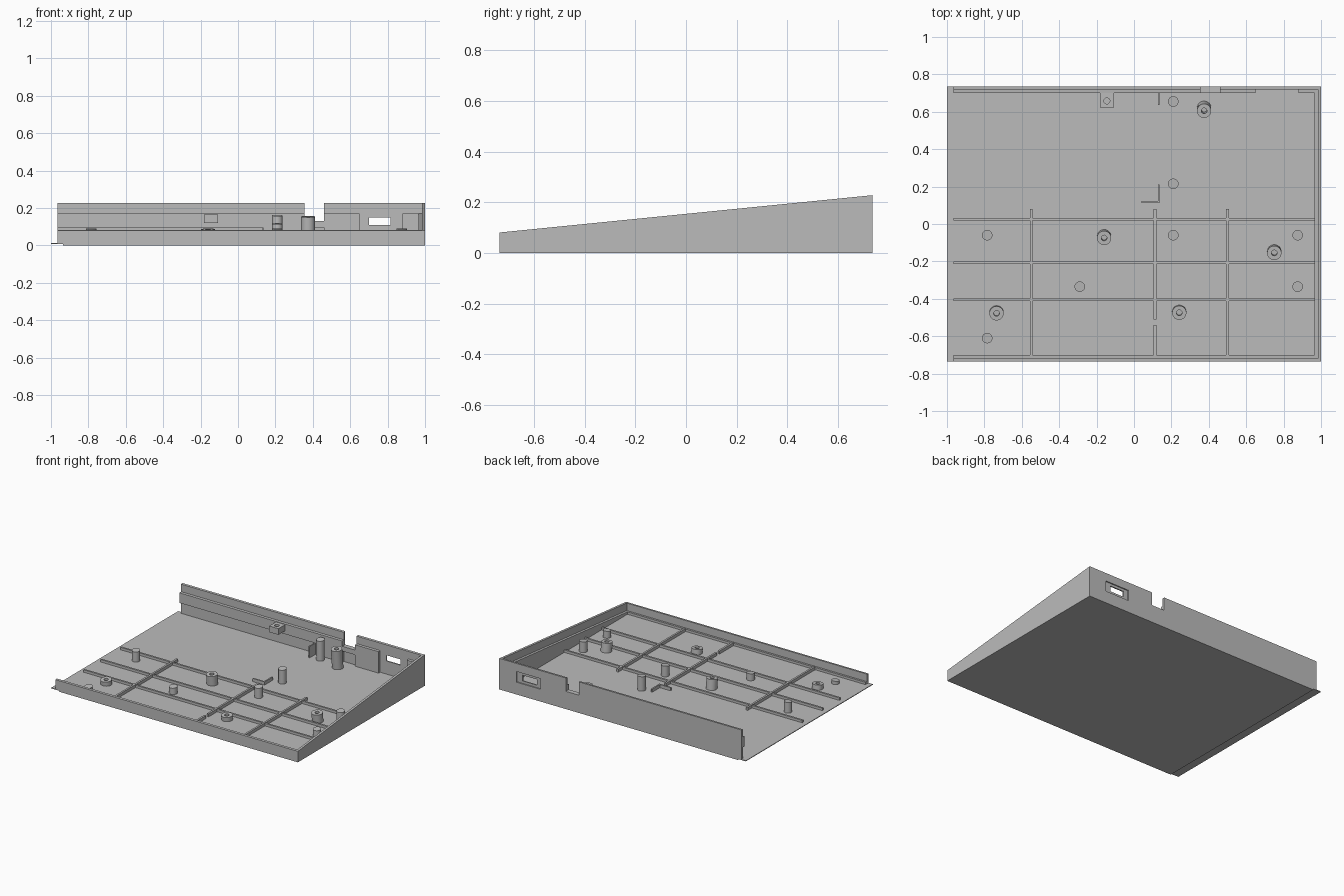
import bpy, bmesh, math
from mathutils import Vector, Matrix

cube = bpy.data.objects.get("Cube")
if cube:
    bpy.data.objects.remove(cube, do_unlink=True)

GREY = (0.5, 0.5, 0.5, 1)
mat = bpy.data.materials.new("plain grey")
mat.use_nodes = True
mat.diffuse_color = GREY
bsdf = mat.node_tree.nodes["Principled BSDF"]
bsdf.inputs["Base Color"].default_value = GREY
bsdf.inputs["Roughness"].default_value = 0.6

X, Y = 1.0, 0.735        # half width and half depth
FLOOR = 0.012            # floor thickness
SLOPE = 0.1              # rise of the rim towards the back
LEFT = -0.965            # open end of the front and back walls
THIN, THICK = 0.017, 0.035
LEDGE = 0.055            # depth of the rim step


def rim(y):
    return 0.154 + SLOPE * y


def seat(y):
    return 0.094 + SLOPE * y


def finish(name, bm):
    bmesh.ops.recalc_face_normals(bm, faces=bm.faces)
    mesh = bpy.data.meshes.new(name)
    bm.to_mesh(mesh)
    bm.free()
    obj = bpy.data.objects.new(name, mesh)
    bpy.context.collection.objects.link(obj)
    mesh.materials.append(mat)
    return obj


def prism(name, profile, axis, a, b):
    """Extrude a 2D profile along an axis from a to b."""
    bm = bmesh.new()

    def place(p, t):
        co = list(p)
        co.insert("xyz".index(axis), t)
        return co

    face = bm.faces.new([bm.verts.new(place(p, a)) for p in profile])
    ext = bmesh.ops.extrude_face_region(bm, geom=[face])
    move = Vector(place((0, 0), b - a))
    bmesh.ops.translate(bm, vec=move, verts=[v for v in ext["geom"] if isinstance(v, bmesh.types.BMVert)])
    return finish(name, bm)


def box(name, x0, x1, y0, y1, z0, z1):
    return prism(name, [(x0, y0), (x1, y0), (x1, y1), (x0, y1)], "z", z0, z1)


def lathe(name, profile, steps=32):
    """Revolve a radius and height profile about z."""
    bm = bmesh.new()
    verts = [bm.verts.new((r, 0, z)) for r, z in profile]
    edges = [bm.edges.new(pair) for pair in zip(verts, verts[1:])]
    bmesh.ops.spin(bm, geom=verts + edges, cent=(0, 0, 0), axis=(0, 0, 1),
                   angle=math.tau, steps=steps)
    bmesh.ops.remove_doubles(bm, verts=bm.verts, dist=1e-5)
    return finish(name, bm)


def smooth(obj):
    bpy.ops.object.select_all(action="DESELECT")
    obj.select_set(True)
    bpy.context.view_layer.objects.active = obj
    bpy.ops.object.shade_smooth_by_angle(angle=math.radians(35))


def cut(obj, cutter):
    mod = obj.modifiers.new(cutter.name, "BOOLEAN")
    mod.operation = "DIFFERENCE"
    mod.solver = "EXACT"
    mod.object = cutter
    cutter.hide_render = True
    cutter.hide_set(True)
    cutter.display_type = "WIRE"


# Floor with a thin raised tongue along the open side
prism("floor", [(-X, 0.007), (-0.935, 0.007), (-0.935, 0), (X, 0), (X, FLOOR), (-X, FLOOR)],
      "y", -Y, Y)

# Front wall with stepped, sloped rim
yi, ym = -Y + THICK, -Y + THIN
prism("front_wall", [(-Y, FLOOR), (yi, FLOOR), (yi, rim(yi) - LEDGE), (ym, rim(ym) - LEDGE),
                     (ym, rim(ym)), (-Y, rim(-Y))], "x", LEFT, X - THIN)

# Back wall: thin lip, thicker middle band, recessed foot
yi, ym, foot = Y - THICK, Y - THIN, 0.095
back = prism("back_wall", [(Y, FLOOR), (Y, rim(Y)), (ym, rim(ym)), (ym, rim(ym) - LEDGE),
                           (yi, rim(yi) - LEDGE), (yi, foot), (ym, foot), (ym, FLOOR)],
             "x", LEFT, X - THIN)
cut(back, box("notch_cutter", 0.355, 0.46, 0.68, 0.76, 0.13, 0.3))
cut(back, box("port_cutter", 0.70, 0.815, 0.68, 0.76, 0.108, 0.15))
cut(back, box("port_recess_cutter", 0.665, 0.86, Y - 0.008, 0.76, 0.09, 0.168))
cut(back, box("inner_recess_cutter", 0.65, 0.88, 0.68, ym, 0.05, 0.19))

# Solid pads on the inside of the back wall
for name, x0, x1 in (("notch_pad", 0.46, 0.65), ("corner_pad", 0.88, X - THICK)):
    box(name, x0, x1, yi, ym, FLOOR, foot)
box("middle_pad", 0.13, 0.355, yi, ym, FLOOR, foot)

# Side wall: outer lip and lower inner ledge
for name, x0, x1, drop in (("side_wall", X - THIN, X, 0), ("side_ledge", X - THICK, X - THIN, LEDGE)):
    e = Y if drop == 0 else ym
    prism(name, [(-e, FLOOR), (e, FLOOR), (e, rim(e) - drop), (-e, rim(-e) - drop)], "x", x0, x1)

# Stiffening ribs on the floor
RIB, TOP = 0.007, 0.03
for i, y in enumerate((0.025, -0.208, -0.405)):
    box(f"cross_rib_{i + 1}", LEFT, X - THICK, y - RIB, y + RIB, FLOOR, TOP)
for i, (x, spans) in enumerate(((-0.55, [(-0.7, 0.08)]),
                                (0.112, [(-0.7, -0.54), (-0.51, 0.08)]),
                                (0.5, [(-0.7, 0.08)]))):
    for j, (y0, y1) in enumerate(spans):
        box(f"long_rib_{i + 1}_{j + 1}", x - RIB, x + RIB, y0, y1, FLOOR, TOP + 0.004)

# Small locating fences
box("fence_long", 0.04, 0.137, 0.112, 0.122, FLOOR, 0.035)
box("fence_short", 0.127, 0.137, 0.122, 0.21, FLOOR, 0.035)
box("back_fence", 0.127, 0.137, 0.635, ym, FLOOR, foot)

# Plain support posts with sloped tops
POSTS = [(0.21, 0.655), (0.21, 0.215), (0.21, -0.06), (-0.785, -0.06),
         (0.875, -0.06), (-0.29, -0.335), (0.875, -0.335), (-0.785, -0.61)]
for i, (x, y) in enumerate(POSTS):
    h = seat(y) - FLOOR
    post = lathe(f"support_post_{i + 1}", [(0, 0), (0.028, 0), (0.028, h), (0, h)])
    for v in post.data.vertices:
        if v.co.z > h / 2:
            v.co.z += SLOPE * v.co.y
    post.location = (x, y, FLOOR)
    smooth(post)

# Hollow screw bosses leaning square to the rim
BOSSES = [(0.375, 0.605), (-0.16, -0.075), (0.75, -0.155), (-0.735, -0.478), (0.242, -0.475)]
for i, (x, y) in enumerate(BOSSES):
    h = seat(y) - 0.004
    boss = lathe(f"screw_boss_{i + 1}",
                 [(0, 0.006), (0.038, 0.006), (0.038, h), (0.015, h), (0.015, h * 0.4), (0, h * 0.4)])
    boss.data.transform(Matrix.Rotation(math.atan(SLOPE), 4, "X"))
    boss.location = (x, y + SLOPE * h, 0.004)
    smooth(boss)

# Screw bracket on the back wall
bracket = box("wall_bracket", -0.183, -0.108, 0.622, ym, 0.12, 0.165)
hole = lathe("bracket_hole_cutter", [(0, -0.1), (0.016, -0.1), (0.016, 0.1), (0, 0.1)])
hole.location = (-0.145, 0.658, 0.15)
cut(bracket, hole)
